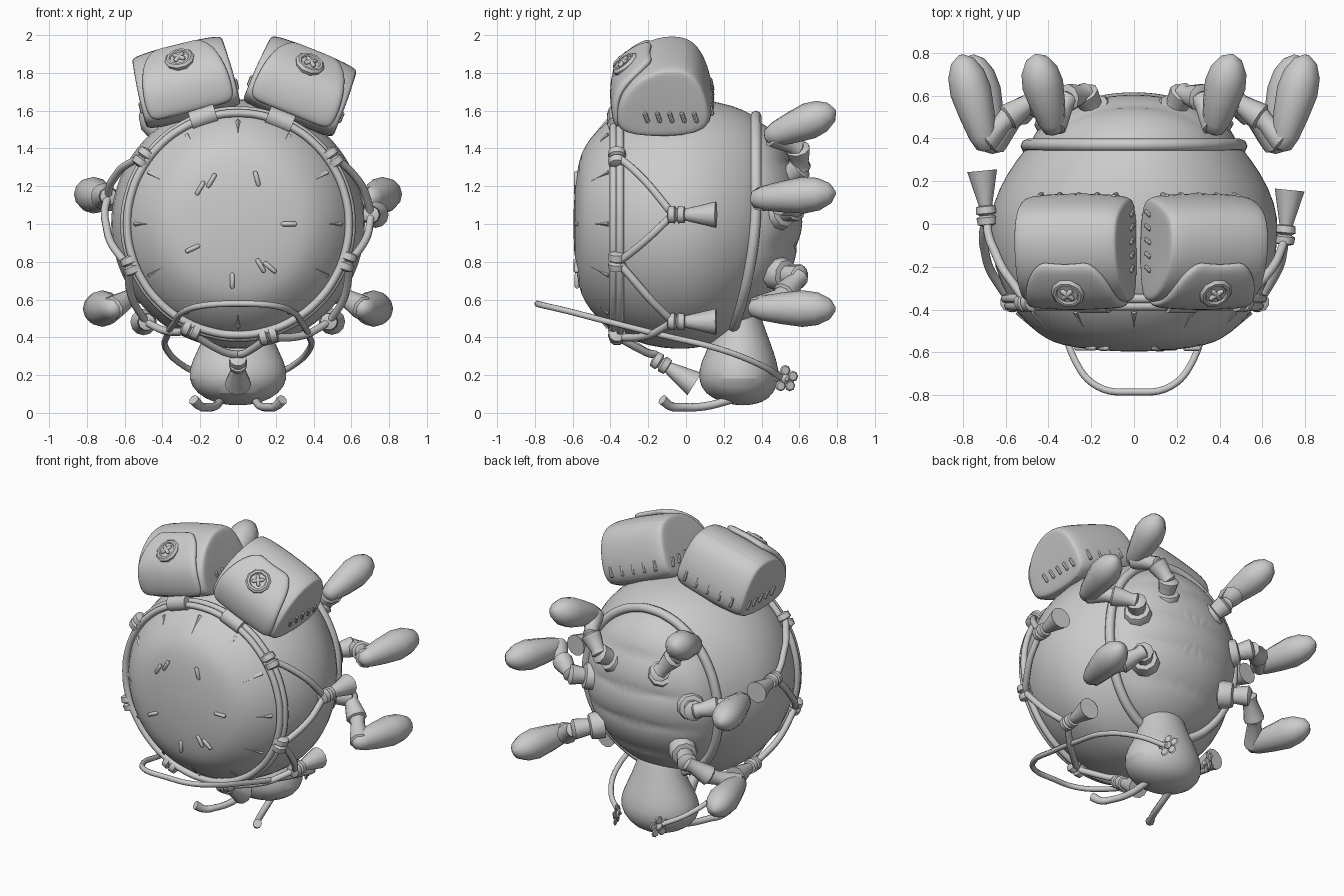
import bpy, bmesh
from math import sin, cos, pi, radians, sqrt
from mathutils import Vector, Matrix

if "Cube" in bpy.data.objects:
    bpy.data.objects.remove(bpy.data.objects["Cube"])

def mesh(name, verts, faces, M=None, angle=40, sub=0, thick=0):
    me = bpy.data.meshes.new(name)
    me.from_pydata([tuple(v) for v in verts], [], faces)
    bm = bmesh.new(); bm.from_mesh(me)
    bmesh.ops.recalc_face_normals(bm, faces=bm.faces)
    bm.to_mesh(me); bm.free()
    ob = bpy.data.objects.new(name, me)
    bpy.context.collection.objects.link(ob)
    if M: ob.matrix_world = M
    bpy.ops.object.select_all(action='DESELECT')
    ob.select_set(True); bpy.context.view_layer.objects.active = ob
    bpy.ops.object.shade_smooth_by_angle(angle=radians(angle))
    if thick:
        s = ob.modifiers.new("thick", 'SOLIDIFY'); s.thickness = thick; s.offset = 0
    if sub:
        s = ob.modifiers.new("round", 'SUBSURF'); s.levels = s.render_levels = sub
    return ob

def loft(name, rings, **k):
    n = len(rings[0])
    faces = [(i*n+j, i*n+(j+1) % n, (i+1)*n+(j+1) % n, (i+1)*n+j)
             for i in range(len(rings)-1) for j in range(n)]
    faces += [tuple(range(n)), tuple(range((len(rings)-1)*n, len(rings)*n))]
    return mesh(name, [v for r in rings for v in r], faces, **k)

def turned(name, p, q, prof, n=10, **k):
    """Profile of (t, radius) turned about the line p-q."""
    p, q = Vector(p), Vector(q)
    rot = (q-p).to_track_quat('Z', 'Y')
    return loft(name, [[p.lerp(q, t) + rot @ Vector((r*cos(2*pi*j/n), r*sin(2*pi*j/n), 0))
                        for j in range(n)] for t, r in prof], **k)

def tube(name, pts, r, cyclic=False, radii=None):
    cu = bpy.data.curves.new(name, 'CURVE'); cu.dimensions = '3D'
    cu.bevel_depth = r; cu.bevel_resolution = 2; cu.resolution_u = 6; cu.use_fill_caps = True
    s = cu.splines.new('BEZIER'); s.bezier_points.add(len(pts)-1)
    for i, (b, p) in enumerate(zip(s.bezier_points, pts)):
        b.co = p; b.handle_left_type = b.handle_right_type = 'AUTO'
        if radii: b.radius = radii[i]
    s.use_cyclic_u = cyclic
    ob = bpy.data.objects.new(name, cu)
    bpy.context.collection.objects.link(ob)
    return ob

KNOT = [(0, .02), (.08, .045), (.4, .048), (.5, .03), (.6, .048), (.92, .045), (1, .02)]
ROD = [(0, .005), (.1, .012), (.9, .012), (1, .005)]

# Round shell, turned about the y axis
SHELL = [(-.597, .01, .01), (-.59, .2, .2), (-.566, .34, .34), (-.54, .41, .41), (-.475, .495, .495),
         (-.37, .585, .585), (-.2, .655, .65), (-.05, .68, .665), (.1, .665, .66),
         (.25, .59, .63), (.355, .51, .58), (.37, .49, .56), (.37, .3, .35), (.37, .01, .01)]
def back(y, z):
    return y*(1 - .66*max(0, 1.15-z)**2) if y > 0 else y
def oval(y, rx, rz, n=48):
    out = []
    for j in range(n):
        z = 1 + rz*cos(2*pi*j/n)
        out.append((rx*sin(2*pi*j/n), back(y, z), z))
    return out
loft("shell", [oval(*s) for s in SHELL], sub=1)
tube("shell_rim", oval(.37, .5, .57, 24), .03, True)

# Belly dome with soft segments
rings = []
for i in range(25):
    f = pi/2*i/24.3
    ring = []
    for x, y, z in oval(.33, .49*cos(f), .55*cos(f), 96):
        b = .02*sqrt(abs(sin(pi*z*4.5 + .6*x*x)))*sin(f)
        ring.append((x, y + .27*sin(f) + b, z))
    rings.append(ring)
loft("belly", rings, angle=60)

# Stitches and darts on the front of the shell
for x, z, a in [(-.2, 1.19, 60), (-.14, 1.23, 60), (.1, 1.24, 105), (.27, 1, 0), (.12, .78, 120),
                (.17, .77, 140), (-.03, .7, 90), (-.24, .87, 25)]:
    y = -.597 + .22*(x*x + (z-1)**2)
    d = Vector((cos(radians(a)), 0, sin(radians(a))))*.042
    c = Vector((x, y, z))
    turned("front_stitch", c-d, c+d, ROD, 8)
for i in range(12):
    a = 2*pi*i/12
    s, c = sin(a), cos(a)
    turned("dart", (.545*s, -.41, 1+.545*c), (.45*s, -.505, 1+.45*c), [(0, .014), (1, .002)], 4)

# Rope harness around the shell
def radius(y):
    for a, b in zip(SHELL, SHELL[1:]):
        if a[0] <= y <= b[0]:
            return a[1] + (b[1]-a[1])*(y-a[0])/(b[0]-a[0])
def on(a, y, off=.025):
    r = radius(y) + off
    return Vector((r*sin(radians(a)), y, 1 + r*cos(radians(a))))
for y, off in [(-.383, .013), (-.349, .008)]:
    tube("ring_rope", [on(15*i, y, off) for i in range(24)], .021, True)

def strand(a0, y0, a1, y1):
    tube("net_rope", [on(a0+(a1-a0)*t/5, y0+(y1-y0)*t/5, .03) for t in range(6)], .021)
def tassel(p, d):
    p, d = Vector(p), Vector(d).normalized()
    turned("tassel_knot", p-d*.03, p+d*.07, KNOT)
    turned("tassel", p+d*.06, p+d*.23, [(0, .03), (.15, .036), (1, .07)], 12)
for knots, nodes in [((55, 109, 165), ((86, -.07), (137, -.07))),
                     ((-55, -111, -156), ((-78, .02), (-137, -.05)))]:
    for k in knots:
        turned("ring_knot", on(k-5, -.365), on(k+5, -.365), KNOT)
    for i, (a, y) in enumerate(nodes):
        strand(knots[i], -.36, a, y)
        strand(knots[i+1], -.36, a, y)
        tassel(on(a, y, .03), (.1*sin(radians(a)), 1, 0))
    strand(knots[2], -.36, 180 if knots[2] > 0 else -180, -.16)
tassel((0, -.15, .275), (0, .8, -.5))

# Pouches with flap, button and stitching
PROF = [(-.35, -.21), (-.38, -.12), (-.37, 0), (-.29, .12), (-.15, .2),
        (.01, .2), (.09, .12), (.145, -.05), (.135, -.21)]
FLAP = [(-.37, -.17, .24), (-.392, -.02, .24), (-.35, .075, .22), (-.262, .15, .19), (-.19, .195, .12)]
for side, cx, cz, tilt in [("right", .335, 1.735, 22), ("left", -.28, 1.755, 14)]:
    sg = 1 if side == "right" else -1
    M = Matrix.Translation((cx, 0, cz)) @ Matrix.Rotation(radians(tilt*sg), 4, 'Y')
    loft(side+"_pouch", [[(x*(1 - .25*max(0, z)), -.12+(y+.12)*s, z*s) for y, z in PROF]
         for x, s in [(-.26, .84), (-.257, .93), (-.2, 1), (0, 1.03), (.2, 1), (.257, .93), (.26, .84)]],
         M=M, sub=2)
    v = [(w*u, y+.012*abs(u), z) for y, z, w in FLAP for u in (-1, -.6, 0, .6, 1)]
    mesh(side+"_flap", v, [(i*5+j, i*5+j+1, i*5+j+6, i*5+j+5) for i in range(4) for j in range(4)],
         M=M, sub=2, thick=.045)
    nrm, c, up = Vector((0, -.61, .79)), Vector((0, -.312, .108)), Vector((0, .79, .61))
    turned(side+"_button", c-nrm*.01, c+nrm*.035, [(0, .075), (.7, .08), (1, .068), (1, .055), (.8, .05)], 10, M=M)
    for d in (Vector((1, 0, 0))+up, Vector((1, 0, 0))-up):
        d = d*.028
        turned(side+"_button_thread", c+nrm*.033-d, c+nrm*.033+d, ROD, 8, M=M)
    for i in range(5):
        x = -.18 + .09*i
        turned("back_stitch", (x, .14, -.1), (x, .125, -.03), ROD, 8, M=M)
        for e in (-1, 1):
            y = -.2 + .065*i
            turned("side_stitch", (e*.257, y, -.11), (e*.258, y-.02, -.05), ROD, 8, M=M)
for a in (-18, 22):
    t = Vector((cos(radians(a)), 0, -sin(radians(a))))*.07
    c = on(a, -.365, .008)
    turned("belt_loop", c-t, c+t, [(0, .045), (0, .052), (1, .052), (1, .045)], 10)

# Head hanging at the bottom
HEAD = [(.04, .3, .03, .04), (.055, .3, .11, .13), (.1, .28, .185, .22), (.18, .28, .22, .27),
        (.27, .28, .205, .25), (.38, .29, .155, .19), (.5, .28, .12, .15), (.62, .26, .1, .14)]
loft("head", [[(rx*cos(pi*j/12), yc+ry*sin(pi*j/12), z) for j in range(24)] for z, yc, ry, rx in HEAD], sub=1)

# Cord loop held by the head, with a flower on each end
half = [(.15, .51, .18), (.29, .4, .25), (.38, .17, .34), (.375, -.12, .41), (.335, -.4, .48),
        (.28, -.63, .54), (.17, -.76, .57)]
tube("cord_loop", half + [(0, -.785, .578)] + [(-x, y, z) for x, y, z in half[::-1]], .017)
for e in (-1, 1):
    c = Vector((e*.16, .525, .18))
    n = Vector((e, .35, 0)).normalized(); s = n.cross(Vector((0, 0, 1)))
    turned("flower_centre", c-n*.015, c+n*.025, [(0, .025), (.6, .025), (1, .01)])
    for i in range(5):
        d = s*cos(2*pi*i/5+.3) + Vector((0, 0, sin(2*pi*i/5+.3)))
        p = c + d*.045
        turned("petal", p-n*.006, p+n*.006, [(0, .022), (.5, .029), (1, .022)], 8)
    # Curled antennae
    tube("antenna", [(e*.09, .24, .07), (e*.12, .1, .035), (e*.165, -.02, .03), (e*.2, -.08, .035),
                     (e*.235, -.125, .07)], .024, radii=[.9, .9, .9, 1, 1.2])

# Six jointed legs with club feet
LEGS = [("upper", [(.17, .5, 1.22), (.23, .61, 1.3), (.31, .59, 1.4), (.38, .46, 1.47)], (.46, .79, 1.6)),
        ("middle", [(.36, .47, 1.05), (.47, .58, 1.08), (.59, .5, 1.11), (.7, .39, 1.135)], (.81, .79, 1.165)),
        ("lower", [(.3, .47, .74), (.43, .6, .72), (.54, .52, .63), (.66, .38, .555)], (.76, .79, .55))]
SEG = [(-.08, .035), (0, .052), (.25, .045), (.8, .062), (1, .066), (1.1, .04)]
FOOT = [(-.12, .015), (-.08, .045), (.05, .065), (.3, .083), (.58, .097), (.78, .086), (.93, .055), (1, .012)]
for e in (-1, 1):
    for name, pts, toe in LEGS:
        P = [Vector((e*x, y, z)) for x, y, z in pts]
        T = Vector((e*toe[0], toe[1], toe[2]))
        turned(name+"_leg_collar", P[0], P[0].lerp(P[1], .5), [(0, .09), (.6, .088), (.9, .08), (1, .05)], 9)
        for a, b in zip(P, P[1:]):
            turned(name+"_leg_segment", a, b, SEG, 9)
        turned(name+"_foot", P[3], T, FOOT, 12, angle=60)
